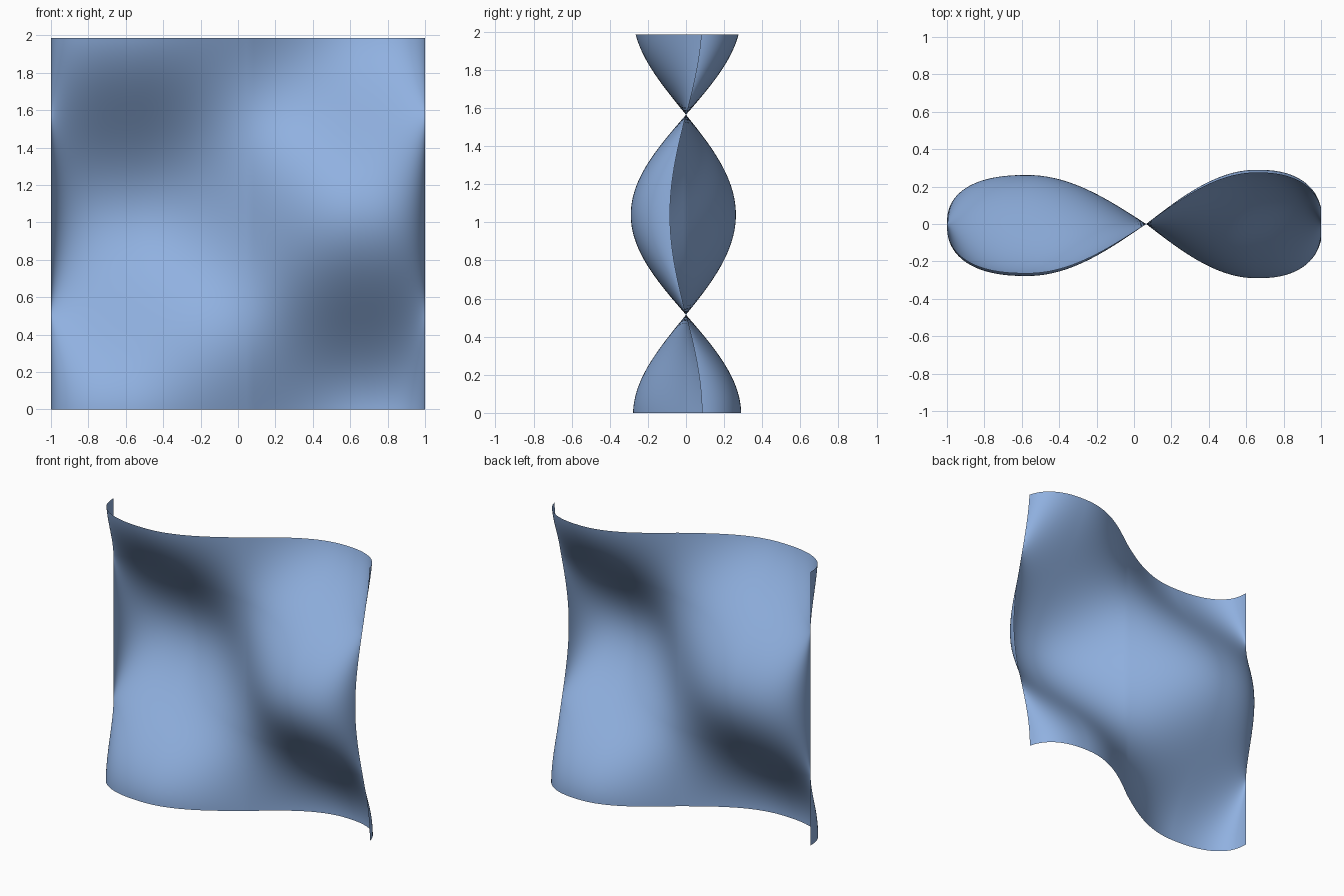
import bpy, bmesh
from math import sin, cos, pi

if "Cube" in bpy.data.objects:
    bpy.data.objects.remove(bpy.data.objects["Cube"], do_unlink=True)

HEIGHT = 1.985
ROWS = 96
STEPS = 32
NODE_X = 0.065        # upright line where the sheet stays flat
HALF_WAVE = 1.05      # distance between flat levels


def lobe(side, reach, tail, depth, end):
    """One half of the cross-section: a sine rise, then a blunt curled tail."""
    pts = []
    for i in range(1, STEPS + 1):
        t = i / STEPS
        pts.append((NODE_X + side * reach * t, side * depth * sin(pi / 2 * t)))
    for i in range(1, STEPS + 1):
        u = end * i / STEPS
        x = NODE_X + side * (reach + tail * sin(u) ** 0.83)
        pts.append((x, side * depth * max(cos(u), 0) ** 0.83))
    return pts


# Cross-section from the right edge to the left edge
left = lobe(1, 0.59, 0.353, 0.29, 1.344)
right = lobe(-1, 0.635, 0.43, 0.27, pi / 2)
section = right[::-1] + [(NODE_X, 0)] + left

# Sweep the section upward while its depth swings back and forth
bm = bmesh.new()
rows = []
for r in range(ROWS + 1):
    z = HEIGHT * r / ROWS
    swing = cos(pi * (z + 0.01) / HALF_WAVE)
    row = []
    for x, y in section:
        gain = 1 + 0.03 * swing if x < NODE_X else 1
        row.append(bm.verts.new((x, y * swing * gain, z)))
    rows.append(row)
for low, high in zip(rows, rows[1:]):
    for i in range(len(section) - 1):
        bm.faces.new((low[i], low[i + 1], high[i + 1], high[i]))

mesh = bpy.data.meshes.new("wavy_sheet")
bm.to_mesh(mesh)
bm.free()
mesh.shade_smooth()
sheet = bpy.data.objects.new("wavy_sheet", mesh)
bpy.context.collection.objects.link(sheet)

# Single soft blue colour
blue = bpy.data.materials.new("soft_blue")
blue.use_nodes = True
colour = (0.28, 0.44, 0.75, 1)
blue.diffuse_color = colour
blue.node_tree.nodes["Principled BSDF"].inputs["Base Color"].default_value = colour
mesh.materials.append(blue)
